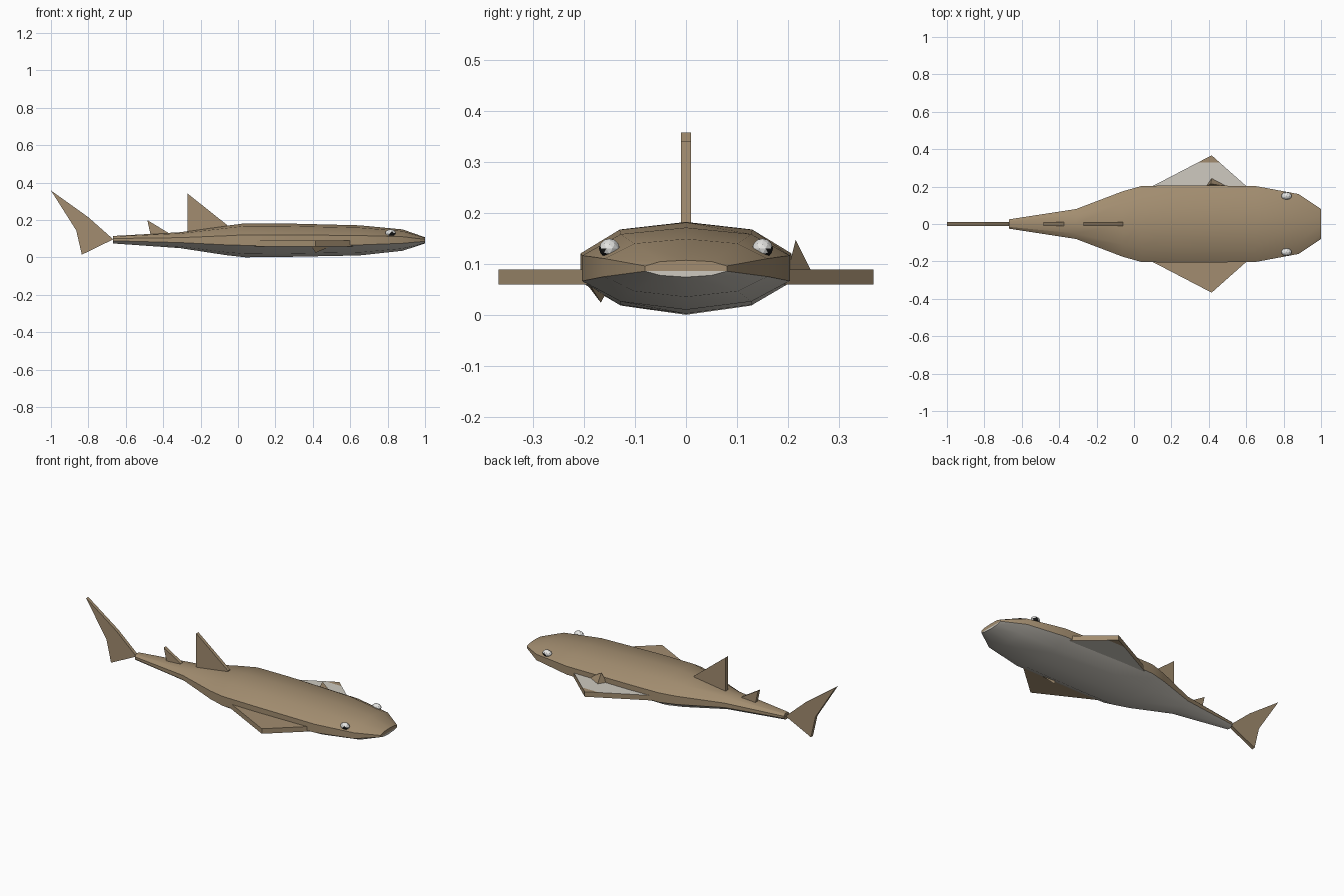
import bpy, bmesh
from mathutils import Vector

cube = bpy.data.objects.get("Cube")
if cube:
    bpy.data.objects.remove(cube, do_unlink=True)


def material(name, rgb):
    m = bpy.data.materials.new(name)
    m.use_nodes = True
    m.diffuse_color = (*rgb, 1)
    m.node_tree.nodes["Principled BSDF"].inputs["Base Color"].default_value = (*rgb, 1)
    return m


brown = material("skin_brown", (0.36, 0.265, 0.16))
pale = material("belly_pale", (0.62, 0.59, 0.53))
white = material("eye_white", (0.8, 0.8, 0.78))
black = material("pupil_black", (0.01, 0.01, 0.01))


def finish(name, bm, mats, smooth=False):
    bmesh.ops.recalc_face_normals(bm, faces=bm.faces[:])
    mesh = bpy.data.meshes.new(name)
    bm.to_mesh(mesh)
    bm.free()
    for m in mats:
        mesh.materials.append(m)
    ob = bpy.data.objects.new(name, mesh)
    bpy.context.collection.objects.link(ob)
    if smooth:
        bpy.ops.object.select_all(action='DESELECT')
        ob.select_set(True)
        bpy.context.view_layer.objects.active = ob
        bpy.ops.object.shade_smooth_by_angle(angle=0.52)
    return ob


def slab(name, points, offset):
    """Flat plate: a polygon extruded along offset."""
    bm = bmesh.new()
    face = bm.faces.new([bm.verts.new(p) for p in points])
    new = bmesh.ops.extrude_face_region(bm, geom=[face], use_keep_orig=True)["geom"]
    bmesh.ops.translate(bm, vec=offset, verts=[v for v in new if isinstance(v, bmesh.types.BMVert)])
    return bm


# Body: ten-sided section lofted from tail to snout (x, half width, bottom, top)
stations = [(-0.667, 0.025, 0.075, 0.115), (-0.31, 0.08, 0.05, 0.135),
            (-0.06, 0.175, 0.012, 0.17), (0.04, 0.203, 0.001, 0.183),
            (0.25, 0.207, 0.003, 0.182), (0.65, 0.203, 0.011, 0.172),
            (0.88, 0.16, 0.036, 0.15), (1.0, 0.08, 0.075, 0.108)]
half = [(0, 1), (0.63, 0.92), (1, 0.66), (1, 0.35), (0.63, 0.1), (0, 0)]
section = half + [(-y, z) for y, z in half[-2:0:-1]]
count = len(section)
belly = range(3, 7)

bm = bmesh.new()
rings = [[bm.verts.new((x, w * y, lo + (hi - lo) * z)) for y, z in section]
         for x, w, lo, hi in stations]
for a, b in zip(rings, rings[1:]):
    for i in range(count):
        j = (i + 1) % count
        bm.faces.new((a[i], a[j], b[j], b[i])).material_index = int(i in belly)
bm.faces.new(rings[0])
# Snout cap is split along the lower jaw line
snout = rings[-1]
bm.faces.new(snout[:4] + snout[7:])
bm.faces.new(snout[3:8]).material_index = 1
finish("body", bm, [brown, pale], smooth=True)

# Upright fins on the centre line, as side profiles
T = 0.01
profiles = {
    "dorsal_fin": [(-0.27, 0.14), (-0.27, 0.342), (-0.06, 0.175), (-0.06, 0.14)],
    "rear_dorsal_fin": [(-0.465, 0.11), (-0.485, 0.2), (-0.375, 0.133), (-0.375, 0.11)],
    "tail_fin": [(-1, 0.358), (-0.8, 0.215), (-0.667, 0.097), (-0.835, 0.015), (-0.865, 0.145)],
}
for name, pts in profiles.items():
    finish(name, slab(name, [(x, -T, z) for x, z in pts], (0, 2 * T, 0)), [brown])

# Side fins: the one at +y has pale faces with a brown tip
for name, s in (("side_fin_plain", -1), ("side_fin_pale", 1)):
    outline = [(0.08, 0.19), (0.1, 0.203), (0.415, 0.367), (0.6, 0.203), (0.615, 0.19)]
    bm = slab(name, [(x, s * y, 0.06) for x, y in outline], (0, 0, 0.03))
    if s > 0:
        bmesh.ops.bisect_plane(bm, geom=bm.verts[:] + bm.edges[:] + bm.faces[:],
                               plane_co=(0, 0.33, 0), plane_no=(0, 1, 0))
        bm.normal_update()
        for f in bm.faces:
            if abs(f.normal.z) > 0.9 and f.calc_center_median().y < 0.33:
                f.material_index = 1
    finish(name, bm, [brown, pale])

# Small spikes: one above the pale fin, one below the plain fin
spikes = {
    "upper_spike": [(0.385, 0.2, 0.088), (0.5, 0.2, 0.088), (0.415, 0.245, 0.088), (0.41, 0.215, 0.148)],
    "lower_spike": [(0.39, -0.195, 0.062), (0.5, -0.19, 0.062), (0.42, -0.15, 0.055), (0.415, -0.167, 0.025)],
}
for name, pts in spikes.items():
    bm = bmesh.new()
    bmesh.ops.convex_hull(bm, input=[bm.verts.new(p) for p in pts])
    finish(name, bm, [brown])

# Eyes: faceted balls, dark on the outward lower side
for name, s in (("eye_right", -1), ("eye_left", 1)):
    bm = bmesh.new()
    bmesh.ops.create_icosphere(bm, subdivisions=2, radius=0.023)
    gaze = Vector((0.35, s * 0.75, -0.4)).normalized()
    for f in bm.faces:
        f.material_index = int(f.normal.dot(gaze) > 0.72)
    bmesh.ops.scale(bm, vec=(1.25, 0.9, 0.85), verts=bm.verts[:])
    bmesh.ops.translate(bm, vec=(0.815, s * 0.15, 0.131), verts=bm.verts[:])
    finish(name, bm, [white, black])
